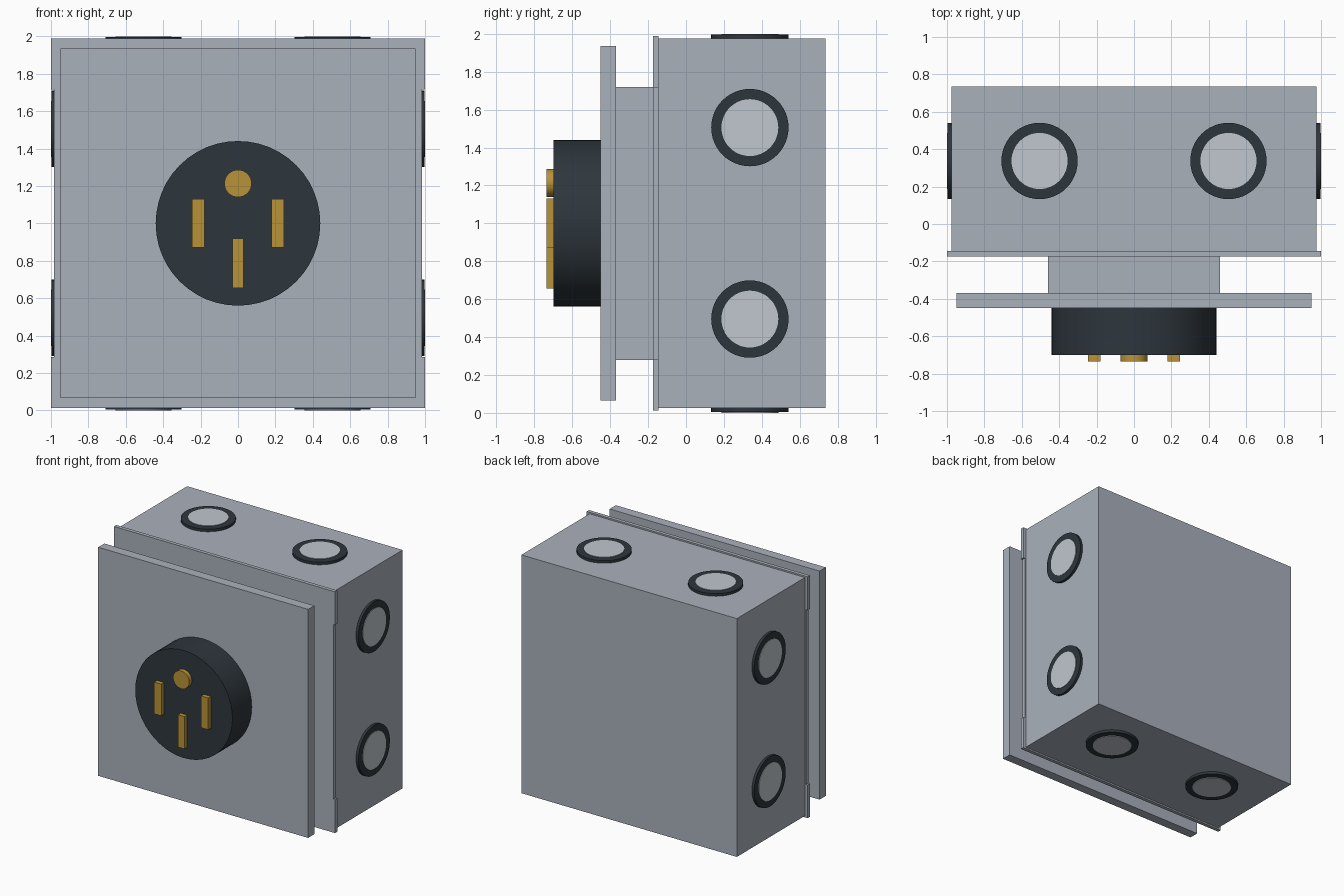
import bpy
import bmesh
import math
from mathutils import Vector

cube = bpy.data.objects.get("Cube")
if cube:
    bpy.data.objects.remove(cube, do_unlink=True)


def material(name, rgb):
    m = bpy.data.materials.new(name)
    m.use_nodes = True
    colour = (*rgb, 1.0)
    m.diffuse_color = colour
    m.node_tree.nodes["Principled BSDF"].inputs["Base Color"].default_value = colour
    return m


steel = material("galvanised_grey", (0.40, 0.44, 0.50))
pale = material("pale_grey", (0.53, 0.57, 0.62))
black = material("charcoal_black", (0.027, 0.037, 0.046))
brass = material("brass", (0.48, 0.29, 0.04))


def finish(name, bm, mat):
    mesh = bpy.data.meshes.new(name)
    bmesh.ops.recalc_face_normals(bm, faces=bm.faces)
    bm.to_mesh(mesh)
    bm.free()
    mesh.materials.append(mat)
    obj = bpy.data.objects.new(name, mesh)
    bpy.context.collection.objects.link(obj)
    return obj


def box(name, x, y, z, mat):
    """Box from (min, max) ranges."""
    bm = bmesh.new()
    bmesh.ops.create_cube(bm, size=1)
    for v in bm.verts:
        v.co = [(a + b) / 2 + c * (b - a) for (a, b), c in zip((x, y, z), v.co)]
    return finish(name, bm, mat)


def disc(name, base, axis, radius, depth, mat, sides=48):
    """Cylinder that rises from base along axis."""
    bm = bmesh.new()
    bmesh.ops.create_cone(bm, cap_ends=True, segments=sides,
                          radius1=radius, radius2=radius, depth=depth)
    axis = Vector(axis)
    turn = axis.to_track_quat('Z', 'Y')
    for v in bm.verts:
        v.co = turn @ v.co + Vector(base) + axis * depth / 2
    obj = finish(name, bm, mat)
    for o in bpy.context.selected_objects:
        o.select_set(False)
    obj.select_set(True)
    bpy.context.view_layer.objects.active = obj
    bpy.ops.object.shade_smooth_by_angle(angle=math.radians(30))
    return obj


# Housing
box("housing", (-0.975, 0.975), (-0.15, 0.735), (0.025, 1.975), steel)

# Front flange, with shallow notches along both sides
outline = [(1, 0.013), (1, 0.285), (0.985, 0.285)]
right = outline + [(x, 2 - z) for x, z in reversed(outline)]
loop = right + [(-x, z) for x, z in reversed(right)]
bm = bmesh.new()
face = bm.faces.new([bm.verts.new((x, -0.175, z)) for x, z in loop])
extruded = bmesh.ops.extrude_face_region(bm, geom=[face])
bmesh.ops.translate(bm, vec=(0, 0.03, 0),
                    verts=[g for g in extruded["geom"] if isinstance(g, bmesh.types.BMVert)])
finish("flange", bm, steel)

# Neck and cover plate
box("neck", (-0.46, 0.46), (-0.37, -0.17), (0.28, 1.72), steel)
box("cover_plate", (-0.95, 0.95), (-0.45, -0.37), (0.065, 1.935), steel)

# Plug body and contacts
disc("plug_body", (0, -0.45, 1), (0, -1, 0), 0.44, 0.25, black)
disc("ground_pin", (0, -0.69, 1.213), (0, -1, 0), 0.073, 0.045, brass, 32)
for side, label in ((1, "left"), (-1, "right")):
    box(label + "_blade", sorted((side * 0.18, side * 0.245)),
        (-0.735, -0.69), (0.87, 1.13), brass)
box("lower_blade", (-0.03, 0.03), (-0.735, -0.69), (0.655, 0.92), brass)

# Knockouts: a dark ring with a pale plug, two on each of four sides
for label, axis in (("left", (1, 0, 0)), ("right", (-1, 0, 0)),
                    ("top", (0, 0, 1)), ("bottom", (0, 0, -1))):
    normal = Vector(axis)
    along = Vector((abs(axis[2]), 0, abs(axis[0])))
    for i, offset in enumerate((-0.505, 0.505), 1):
        base = Vector((0, 0.337, 1)) + normal * 0.97 + along * offset
        disc(f"{label}_knockout_ring_{i}", base, axis, 0.204, 0.026, black)
        disc(f"{label}_knockout_plug_{i}", base, axis, 0.15, 0.03, pale)
